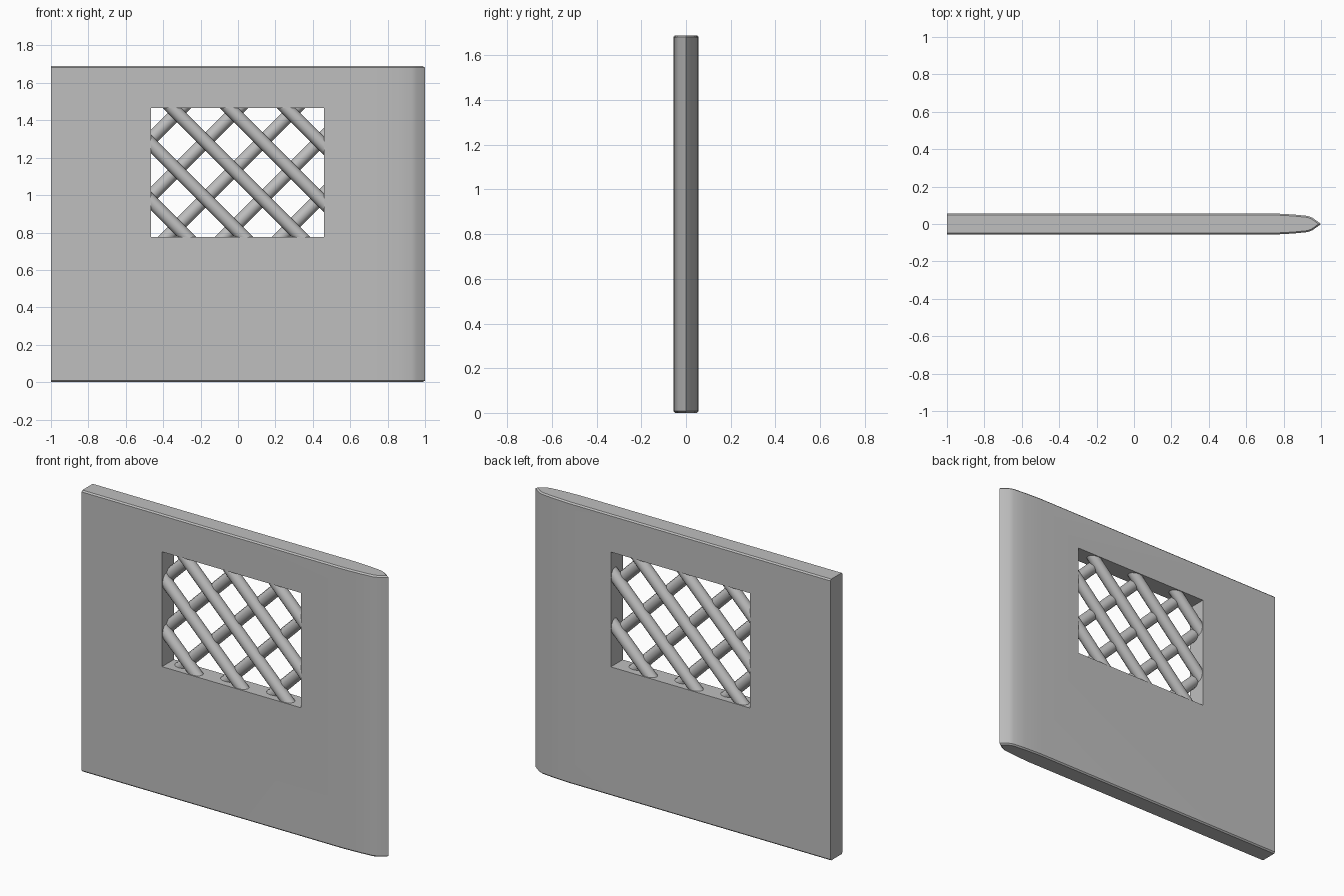
import bpy, bmesh
from mathutils import Vector

cube = bpy.data.objects.get("Cube")
if cube:
    bpy.data.objects.remove(cube, do_unlink=True)

HEIGHT = 1.69
WIN_X = (-0.465, 0.46)
WIN_Z = (0.775, 1.465)
BAR_R = 0.035
EMBED = 0.015      # how far bars run into the frame

grey = bpy.data.materials.new("light_grey")
grey.use_nodes = True
colour = (0.52, 0.52, 0.52, 1)
grey.diffuse_color = colour
grey.node_tree.nodes["Principled BSDF"].inputs["Base Color"].default_value = colour


def make_object(name, bm):
    bmesh.ops.recalc_face_normals(bm, faces=bm.faces)
    mesh = bpy.data.meshes.new(name)
    bm.to_mesh(mesh)
    bm.free()
    mesh.materials.append(grey)
    obj = bpy.data.objects.new(name, mesh)
    bpy.context.collection.objects.link(obj)
    return obj


def smooth(obj, angle):
    bpy.ops.object.select_all(action="DESELECT")
    obj.select_set(True)
    bpy.context.view_layer.objects.active = obj
    bpy.ops.object.shade_smooth_by_angle(angle=angle)


# Panel: plan outline with a tapered nose, extruded upward
half = [(-1, 0.057), (0.74, 0.057), (0.85, 0.051), (0.93, 0.043), (0.955, 0.033)]
outline = half + [(1, 0)] + [(x, -y) for x, y in reversed(half)]
bm = bmesh.new()
base = bm.faces.new([bm.verts.new((x, y, 0)) for x, y in outline])
top = bmesh.ops.extrude_face_region(bm, geom=[base])["geom"]
bmesh.ops.translate(bm, vec=(0, 0, HEIGHT),
                    verts=[v for v in top if isinstance(v, bmesh.types.BMVert)])
# Soften the top and bottom rims, leaving the square end sharp
rims = [e for e in bm.edges
        if abs(e.verts[0].co.z - e.verts[1].co.z) < 0.01
        and max(v.co.x for v in e.verts) > -0.99]
bmesh.ops.bevel(bm, geom=rims, offset=0.008, segments=1, affect="EDGES")
panel = make_object("panel", bm)

# Window opening
bm = bmesh.new()
bmesh.ops.create_cube(bm, size=1)
bmesh.ops.scale(bm, vec=(WIN_X[1] - WIN_X[0], 1, WIN_Z[1] - WIN_Z[0]), verts=bm.verts)
bmesh.ops.translate(bm, vec=(sum(WIN_X) / 2, 0, sum(WIN_Z) / 2), verts=bm.verts)
cutter = make_object("window_cutter", bm)
cut = panel.modifiers.new("window", "BOOLEAN")
cut.operation = "DIFFERENCE"
cut.solver = "EXACT"
cut.object = cutter
bpy.context.view_layer.objects.active = panel
bpy.ops.object.modifier_apply(modifier=cut.name)
bpy.data.objects.remove(cutter, do_unlink=True)
smooth(panel, 0.45)


# Lattice: two layers of round diagonal bars
def add_lattice(name, slope, first, y):
    bm = bmesh.new()
    for i in range(5):
        k = first + i * 0.305
        # Clip the line z = k + slope * x to the window
        x_at = sorted((z - k) / slope for z in (WIN_Z[0] - EMBED, WIN_Z[1] + EMBED))
        x0 = max(WIN_X[0] - EMBED, x_at[0])
        x1 = min(WIN_X[1] + EMBED, x_at[1])
        a, b = (Vector((x, y, k + slope * x)) for x in (x0, x1))
        extra = (b - a).normalized() * BAR_R
        a, b = a - extra, b + extra
        matrix = (b - a).to_track_quat("Z", "Y").to_matrix().to_4x4()
        matrix.translation = (a + b) / 2
        bmesh.ops.create_cone(bm, cap_ends=True, segments=12, radius1=BAR_R,
                              radius2=BAR_R, depth=(b - a).length, matrix=matrix)
    smooth(make_object(name, bm), 0.7)


add_lattice("front_lattice_bars", -1, 0.503, -0.018)
add_lattice("back_lattice_bars", 1, 0.545, 0.018)
